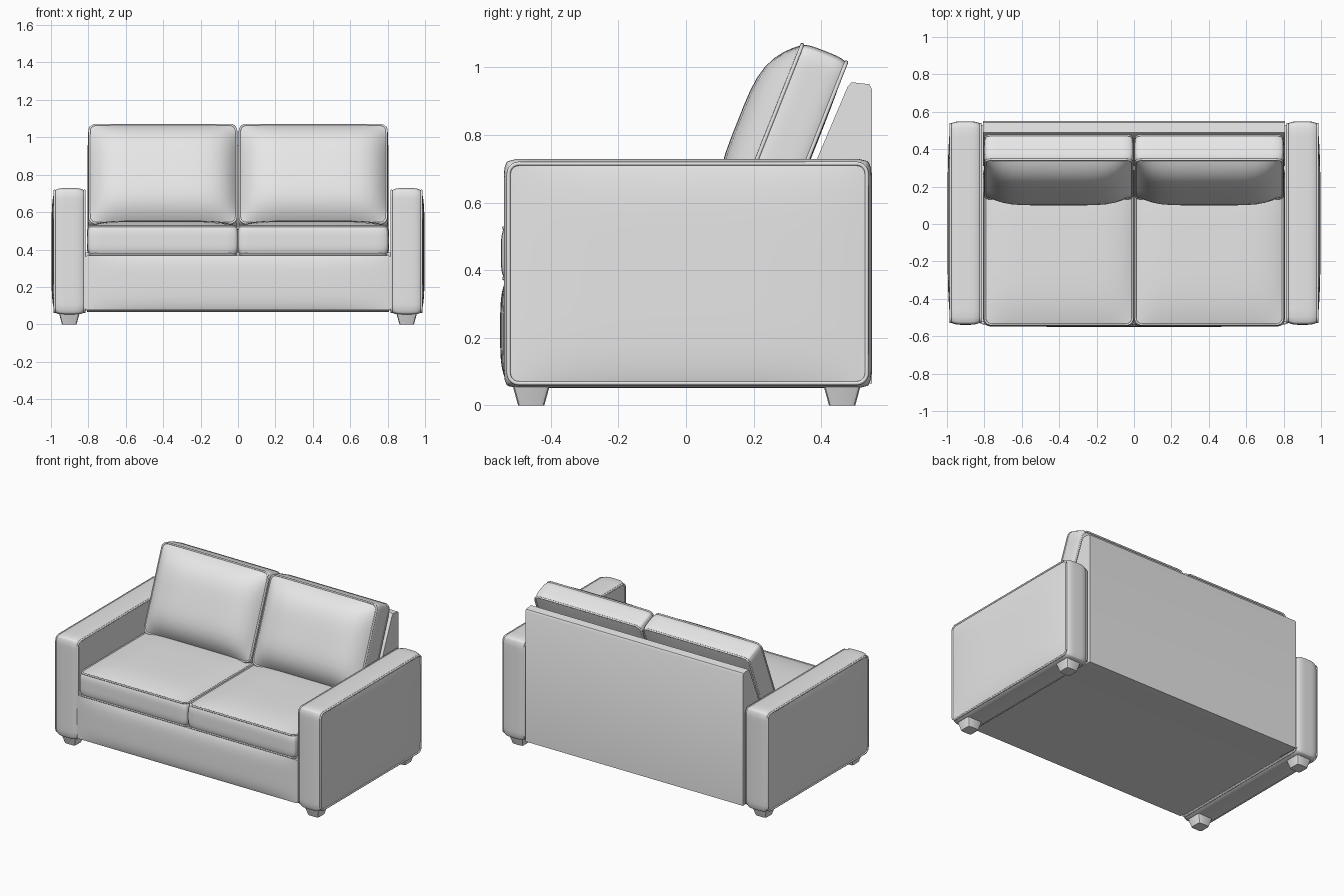
import bpy, bmesh, math
from mathutils import Matrix, Vector

if "Cube" in bpy.data.objects:
    bpy.data.objects.remove(bpy.data.objects["Cube"])

fabric = bpy.data.materials.new("light grey fabric")
fabric.diffuse_color = (0.8, 0.8, 0.8, 1)
fabric.use_nodes = True
fabric.node_tree.nodes["Principled BSDF"].inputs["Base Color"].default_value = fabric.diffuse_color


def finish(bm, name, angle=40):
    bmesh.ops.recalc_face_normals(bm, faces=bm.faces)
    me = bpy.data.meshes.new(name)
    bm.to_mesh(me)
    bm.free()
    for p in me.polygons:
        p.use_smooth = True
    me.set_sharp_from_angle(angle=math.radians(angle))
    me.materials.append(fabric)
    ob = bpy.data.objects.new(name, me)
    bpy.context.collection.objects.link(ob)
    return ob


def piping(name, w, d, z, r, frame, thick=0.006):
    """Thin welt cord around a rounded rectangle at local height z."""
    pts = []
    for k, (sx, sy) in enumerate([(1, 1), (-1, 1), (-1, -1), (1, -1)]):
        for j in range(6):
            a = math.pi / 2 * (k + j / 5)
            pts.append(Vector((sx * (w / 2 - r) + r * math.cos(a),
                               sy * (d / 2 - r) + r * math.sin(a), z)))
    cu = bpy.data.curves.new(name, 'CURVE')
    cu.dimensions = '3D'
    cu.bevel_depth = thick
    cu.bevel_resolution = 2
    sp = cu.splines.new('POLY')
    sp.points.add(len(pts) - 1)
    for p, co in zip(sp.points, pts):
        p.co = (*(frame @ co), 1)
    sp.use_cyclic_u = True
    sp.use_smooth = True
    cu.materials.append(fabric)
    bpy.context.collection.objects.link(bpy.data.objects.new(name, cu))


def pad(name, size, frame, r, top=0.0, bottom=0.0, side=0.0, cords=(1, -1)):
    """Upholstered block: rounded outline, crowned faces, bulging sides, piping."""
    w, d, t = size
    bm = bmesh.new()
    bmesh.ops.create_cube(bm, size=2)
    bmesh.ops.subdivide_edges(bm, edges=bm.edges[:], cuts=17, use_grid_fill=True)
    for v in bm.verts:
        u, q, h = (math.sin(c * math.pi / 2) for c in v.co)
        x, y = u * w / 2, q * d / 2
        # round the outline corners
        ix = max(-(w / 2 - r), min(w / 2 - r, x))
        iy = max(-(d / 2 - r), min(d / 2 - r, y))
        off = Vector((x - ix, y - iy))
        if off.length > 1e-6:
            off = off.normalized() * max(abs(off.x), abs(off.y))
        # bulge the side walls outwards, crown the two faces
        grow = side * (1 - h ** 4)
        x = ix + off.x + grow * u ** 9
        y = iy + off.y + grow * q ** 9
        crown = (1 - u ** 6) * (1 - q ** 4)
        z = h * t / 2 + crown * (top * max(h, 0) ** 3 - bottom * max(-h, 0) ** 3)
        v.co = frame @ Vector((x, y, z))
    finish(bm, name)
    for s in cords:
        piping(name + "_piping", w, d, s * t / 2, r, frame)


def place(x, y, z, angle=0, axis='X'):
    return Matrix.Translation((x, y, z)) @ Matrix.Rotation(math.radians(angle), 4, axis)


def block(name, lo, hi):
    bm = bmesh.new()
    bmesh.ops.create_cube(bm, size=1)
    for v in bm.verts:
        v.co = [(a + b) / 2 + c * (b - a) for a, b, c in zip(lo, hi, v.co)]
    return finish(bm, name, 30)


# base frame and its padded front panel
block("base", (-0.82, -0.52, 0.075), (0.82, 0.53, 0.385))
pad("front_panel", (1.64, 0.29, 0.03), place(0, -0.52, 0.222, 90), 0.012,
    top=0.015, cords=())

# back frame: side profile extruded across the width
profile = [(0.55, 0.065), (0.55, 0.935), (0.543, 0.95), (0.49, 0.956),
           (0.478, 0.942), (0.388, 0.73), (0.31, 0.53), (0.31, 0.075), (0.5, 0.065)]
bm = bmesh.new()
face = bm.faces.new([bm.verts.new((-0.807, y, z)) for y, z in profile])
ext = bmesh.ops.extrude_face_region(bm, geom=[face])
for v in ext['geom']:
    if isinstance(v, bmesh.types.BMVert):
        v.co.x = 0.807
finish(bm, "back_frame", 35)

for side, label in ((-1, "left"), (1, "right")):
    # arm: rounded slab with a crowned outer face
    pad(label + "_arm", (0.65, 1.06, 0.16),
        place(side * 0.901, 0.005, 0.39, side * 90, 'Y'), 0.03,
        top=0.016, side=0.014)

    # seat cushion
    pad(label + "_seat_cushion", (0.79, 0.84, 0.15),
        place(side * 0.402, -0.118, 0.45), 0.035,
        top=0.03, side=0.01)

    # leaning back cushion with a plump front
    pad(label + "_back_cushion", (0.785, 0.565, 0.14),
        place(side * 0.402, 0.305, 0.778, 68.4), 0.035,
        top=0.095, bottom=0.008, side=0.008)

    # tapered feet
    for fy, end in ((-0.458, "front"), (0.462, "back")):
        bm = bmesh.new()
        bmesh.ops.create_cube(bm, size=1)
        for v in bm.verts:
            half = 0.058 if v.co.z > 0 else 0.039
            v.co = (side * 0.902 + math.copysign(half, v.co.x),
                    fy + math.copysign(half, v.co.y),
                    0.07 if v.co.z > 0 else 0)
        upright = [e for e in bm.edges
                   if abs(e.verts[0].co.z - e.verts[1].co.z) > 0.01]
        bmesh.ops.bevel(bm, geom=upright, offset=0.012, segments=2,
                        affect='EDGES', profile=0.5)
        finish(bm, label + "_" + end + "_foot", 40)
